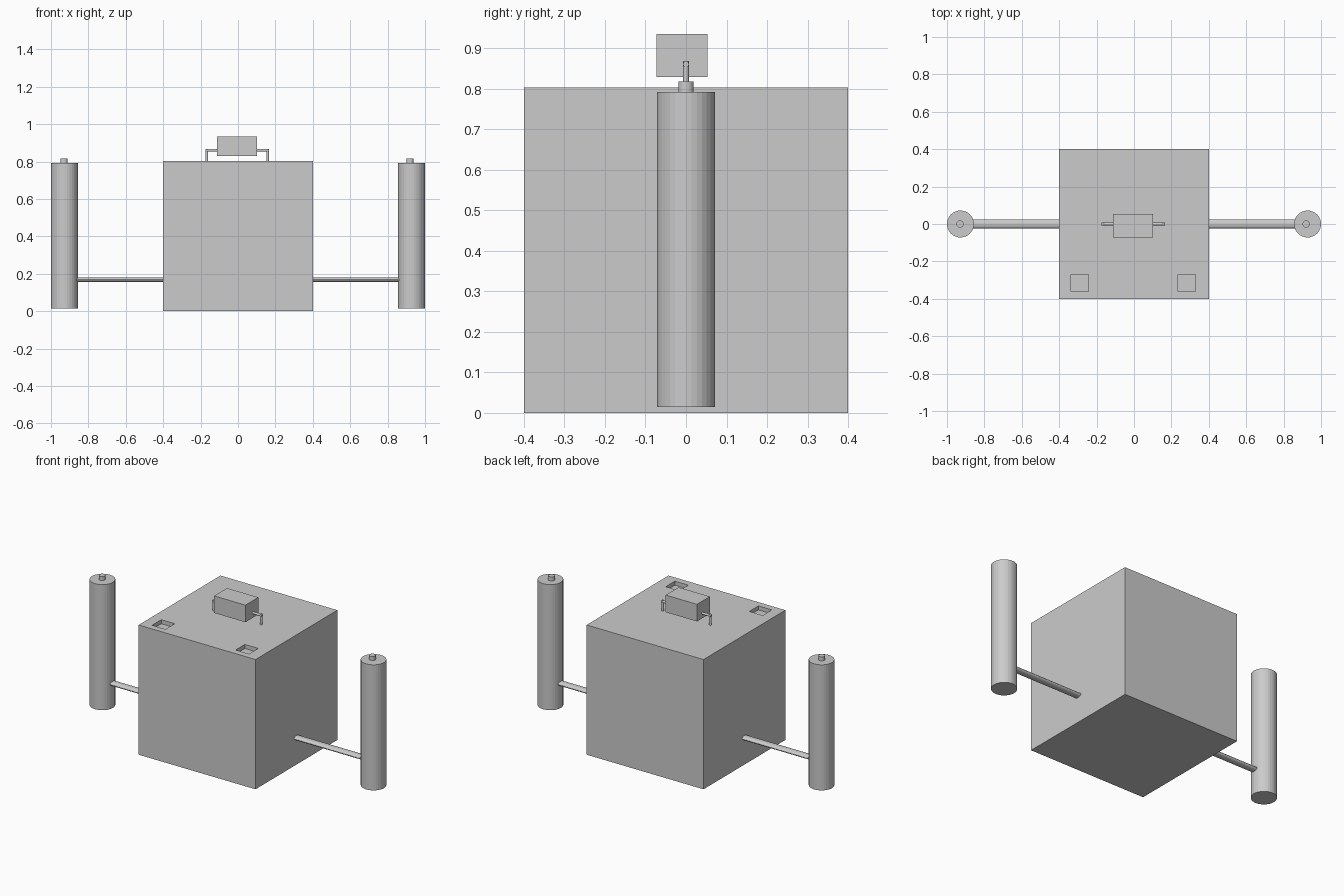
import bpy
from math import pi

if "Cube" in bpy.data.objects:
    bpy.data.objects.remove(bpy.data.objects["Cube"])


def box(name, lo, hi):
    """Box between two corners."""
    bpy.ops.mesh.primitive_cube_add(size=1, location=[(a + b) / 2 for a, b in zip(lo, hi)])
    ob = bpy.context.object
    ob.name = name
    ob.scale = [b - a for a, b in zip(lo, hi)]
    bpy.ops.object.transform_apply(location=False, rotation=False, scale=True)
    return ob


def post(name, x, r, z0, z1, sides=32):
    """Vertical cylinder on the centre line."""
    bpy.ops.mesh.primitive_cylinder_add(vertices=sides, radius=r, depth=z1 - z0,
                                        location=(x, 0, (z0 + z1) / 2))
    bpy.context.object.name = name


def rod(name, x0, x1, z, ry, rz, sides=32):
    """Horizontal rod along x with an elliptical section."""
    bpy.ops.mesh.primitive_cylinder_add(vertices=sides, radius=1, depth=abs(x1 - x0),
                                        location=((x0 + x1) / 2, 0, z), rotation=(0, pi / 2, 0))
    ob = bpy.context.object
    ob.name = name
    ob.scale = (rz, ry, 1)
    bpy.ops.object.transform_apply(location=False, rotation=True, scale=True)


# Main cube with two square pockets in the top
TOP = 0.803
body = box("body", (-0.4, -0.4, 0), (0.4, 0.4, TOP))
for s, side in ((-1, "left"), (1, "right")):
    x = s * 0.286 - 0.004
    cutter = box("pocket_cutter_" + side, (x - 0.046, -0.36, TOP - 0.025), (x + 0.046, -0.27, TOP + 0.1))
    mod = body.modifiers.new("pocket_" + side, 'BOOLEAN')
    mod.operation = 'DIFFERENCE'
    mod.solver = 'EXACT'
    mod.object = cutter
    cutter.hide_render = True
    cutter.hide_set(True)

# Side canisters with caps and flattened connecting arms
for s, side in ((-1, "left"), (1, "right")):
    post("canister_" + side, s * 0.928, 0.072, 0.015, 0.792)
    post("canister_cap_" + side, s * 0.925 - 0.005, 0.019, 0.78, 0.817)
    rod("arm_" + side, s * 0.39, s * 0.88, 0.168, 0.024, 0.0125)

# Raised box held by a thin bar on two posts
box("top_box", (-0.112, -0.073, 0.829), (0.102, 0.053, 0.935))
rod("holder_bar", -0.174, 0.166, 0.86, 0.007, 0.007)
for x, side in ((-0.167, "left"), (0.159, "right")):
    post("holder_post_" + side, x, 0.007, 0.79, 0.868)
